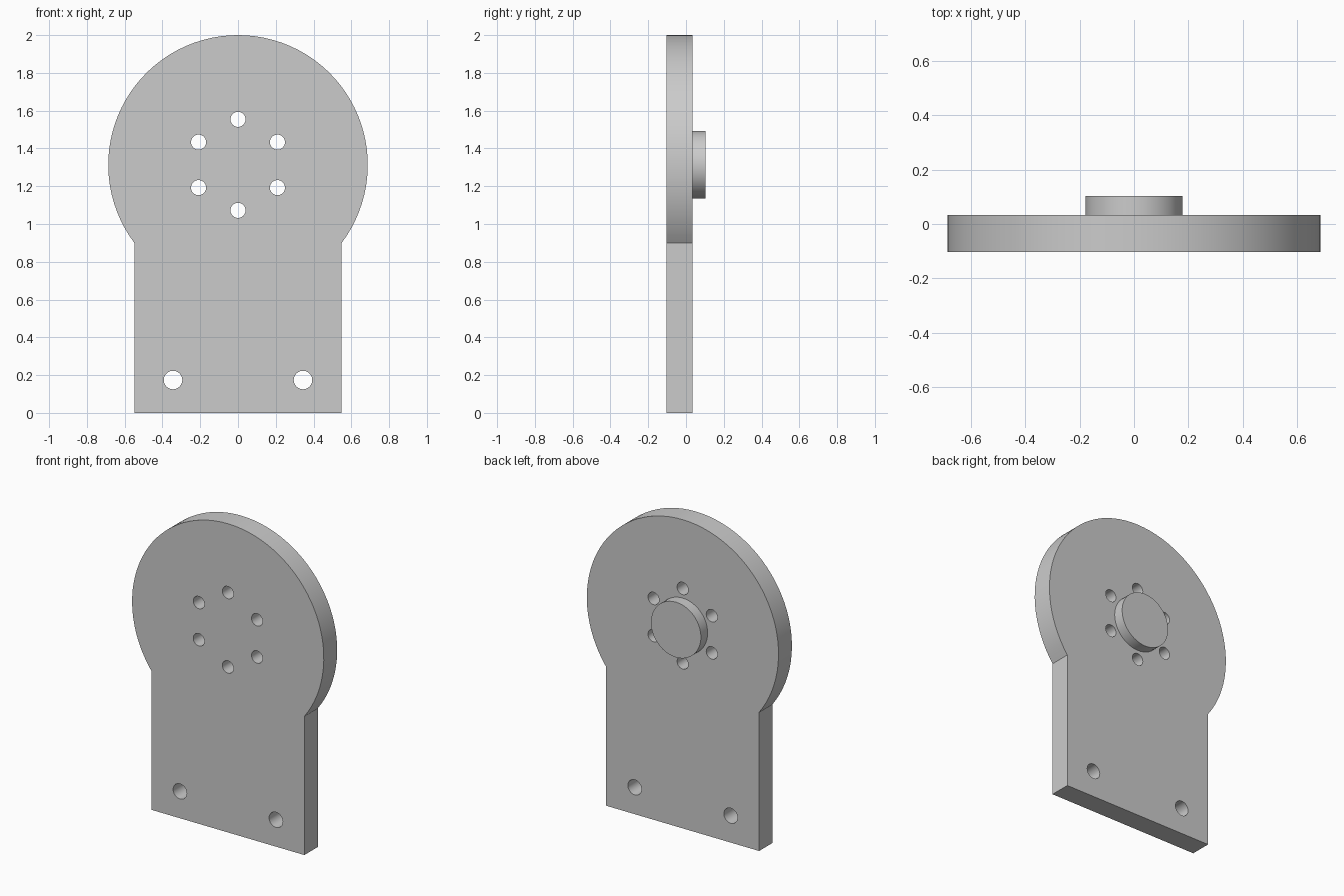
import bpy, bmesh, math
from mathutils import Vector

cube = bpy.data.objects.get("Cube")
if cube:
    bpy.data.objects.remove(cube, do_unlink=True)

FRONT, BACK, BOSS_BACK = -0.103, 0.034, 0.103
HEAD_Z, HEAD_R = 1.313, 0.687
HALF_W = 0.548

grey = bpy.data.materials.new("plain grey")
grey.use_nodes = True
colour = (0.6, 0.6, 0.6, 1)
grey.diffuse_color = colour
grey.node_tree.nodes["Principled BSDF"].inputs["Base Color"].default_value = colour


def arc(cx, cz, r, start, end, steps):
    """Points along an arc in the xz plane, both ends included."""
    angles = [start + (end - start) * i / steps for i in range(steps + 1)]
    return [(cx + r * math.cos(a), cz + r * math.sin(a)) for a in angles]


def circle(cx, cz, r, steps):
    return arc(cx, cz, r, 0, math.tau, steps)[:-1]


def slab(name, loops, y0, y1):
    """Fill the first loop, leave the others as holes, and extrude along y."""
    bm = bmesh.new()
    edges = []
    for loop in loops:
        vs = [bm.verts.new((x, y0, z)) for x, z in loop]
        edges += [bm.edges.new((v, vs[i - 1])) for i, v in enumerate(vs)]
    bmesh.ops.triangle_fill(bm, use_beauty=True, edges=edges, normal=Vector((0, -1, 0)))
    ext = bmesh.ops.extrude_face_region(bm, geom=bm.faces[:], use_keep_orig=True)
    moved = [g for g in ext["geom"] if isinstance(g, bmesh.types.BMVert)]
    bmesh.ops.translate(bm, verts=moved, vec=(0, y1 - y0, 0))
    bmesh.ops.recalc_face_normals(bm, faces=bm.faces[:])
    mesh = bpy.data.meshes.new(name)
    bm.to_mesh(mesh)
    bm.free()
    mesh.materials.append(grey)
    obj = bpy.data.objects.new(name, mesh)
    bpy.context.collection.objects.link(obj)
    bpy.ops.object.select_all(action="DESELECT")
    obj.select_set(True)
    bpy.context.view_layer.objects.active = obj
    bpy.ops.object.shade_smooth_by_angle(angle=math.radians(30))
    return obj


# Plate outline: round head running into a straight-sided foot
neck = math.acos(HALF_W / HEAD_R)
outline = arc(0, HEAD_Z, HEAD_R, -neck, math.pi + neck, 64)
outline += [(-HALF_W, 0), (HALF_W, 0)]

# Six holes around the boss, two larger ones in the foot
holes = []
for i in range(6):
    a = math.radians(30 + 60 * i)
    holes.append(circle(0.241 * math.cos(a), HEAD_Z + 0.241 * math.sin(a), 0.04, 32))
holes += [circle(side * 0.344, 0.174, 0.049, 32) for side in (-1, 1)]

slab("mounting_plate", [outline] + holes, FRONT, BACK)

# Round boss on the back
slab("rear_boss", [circle(0, HEAD_Z, 0.179, 48)], BACK, BOSS_BACK)
